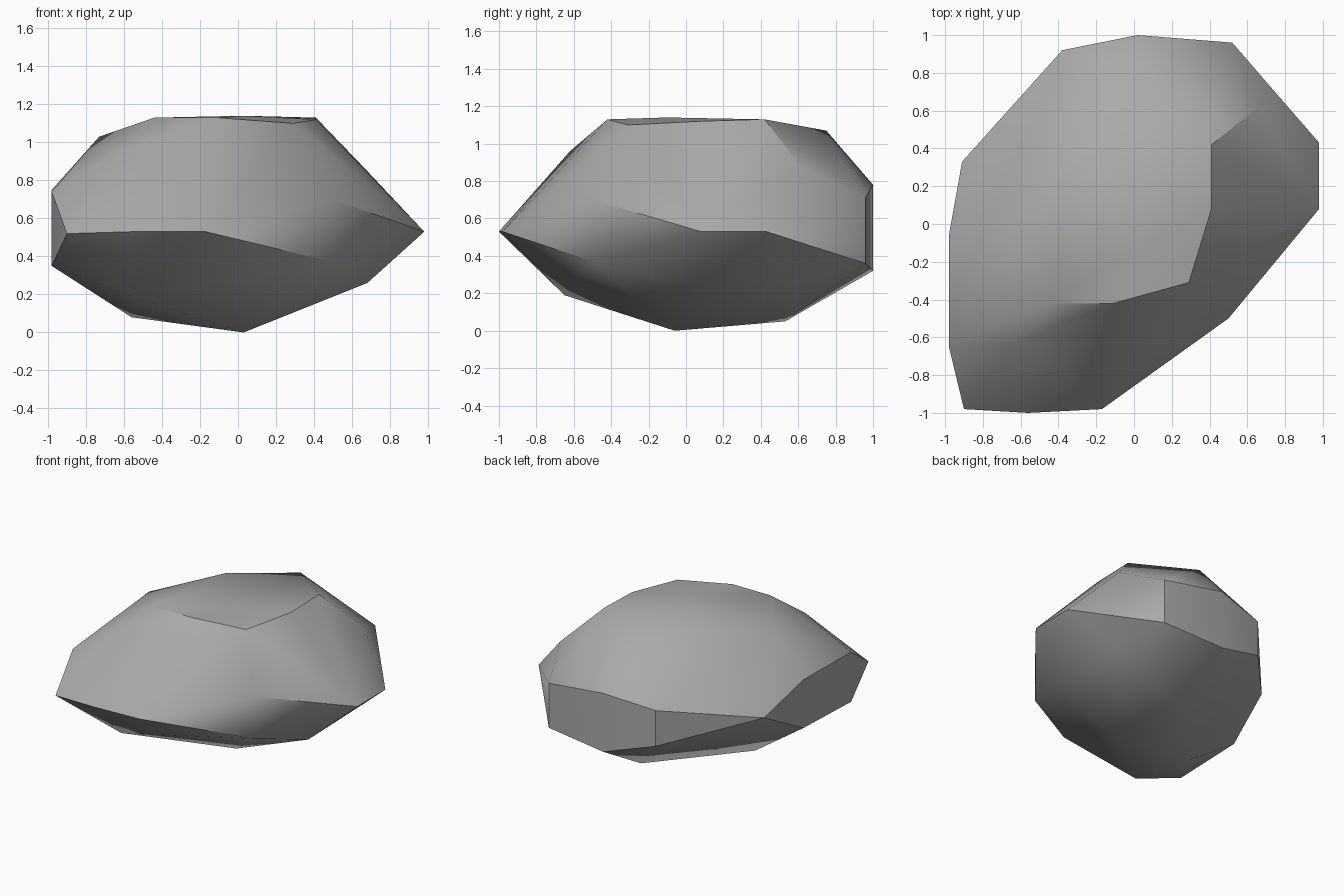
import bpy
import bmesh
import math

# Remove the default object only
default_cube = bpy.data.objects.get("Cube")
if default_cube is not None:
    bpy.data.objects.remove(default_cube, do_unlink=True)


def make_material(name, red, green, blue):
    """One flat colour, shown in the viewport and in a render."""
    material = bpy.data.materials.new(name)
    material.use_nodes = True
    colour = (red, green, blue, 1)
    material.diffuse_color = colour
    shader = material.node_tree.nodes["Principled BSDF"]
    shader.inputs["Base Color"].default_value = colour
    return material


# Upright edges around the girth: x, y, lower z, upper z
upright_edges = [
    (.5, -.5, .37, .7),
    (.52, .96, .36, .71),
    (.02, 1, .32, .78),
    (-.38, .92, .44, .72),
    (-.98, -.06, .37, .75),
    (-.98, -.65, .35, .74),
]

# Single corners around the girth
girth_corners = [
    (.98, .43, .53), (.98, .08, .53),
    (-.17, -.98, .53), (-.56, -1, .53), (-.9, -.98, .52),
    (-.91, .33, .58),
]

# Worn crown
crown_corners = [
    (-.6, -.62, .96), (-.44, -.42, 1.13), (-.11, -.42, 1.13),
    (.29, -.31, 1.1), (.41, .08, 1.12), (.41, .42, 1.13),
    (.66, .62, .87), (.02, .75, 1.07), (.03, -.1, 1.14),
    (-.34, .33, 1.13), (-.73, -.06, 1.03),
]

# Underside
underside_corners = [
    (.68, -.1, .26), (.66, .59, .26), (.03, -.06, 0),
    (.02, .53, .05), (-.56, -.06, .08), (-.56, -.65, .19),
]


def build_boulder(name, corners, material):
    """Wrap the corners in a convex skin and keep only its surface."""
    mesh = bpy.data.meshes.new(name)
    bm = bmesh.new()
    for corner in corners:
        bm.verts.new(corner)
    result = bmesh.ops.convex_hull(bm, input=bm.verts[:])
    leftovers = [item for item in result["geom_interior"]
                 if isinstance(item, bmesh.types.BMVert)]
    bmesh.ops.delete(bm, geom=leftovers, context="VERTS")
    bmesh.ops.recalc_face_normals(bm, faces=bm.faces[:])
    bm.to_mesh(mesh)
    bm.free()
    mesh.materials.append(material)
    boulder = bpy.data.objects.new(name, mesh)
    bpy.context.collection.objects.link(boulder)
    return boulder


upright_corners = [(x, y, z) for x, y, low, high in upright_edges for z in (low, high)]
stone_grey = make_material("stone grey", .4, .4, .4)
boulder = build_boulder(
    "boulder",
    upright_corners + girth_corners + crown_corners + underside_corners,
    stone_grey,
)

# Soft facets with crisp ridges
bpy.ops.object.select_all(action="DESELECT")
boulder.select_set(True)
bpy.context.view_layer.objects.active = boulder
bpy.ops.object.shade_smooth_by_angle(angle=math.radians(35))
